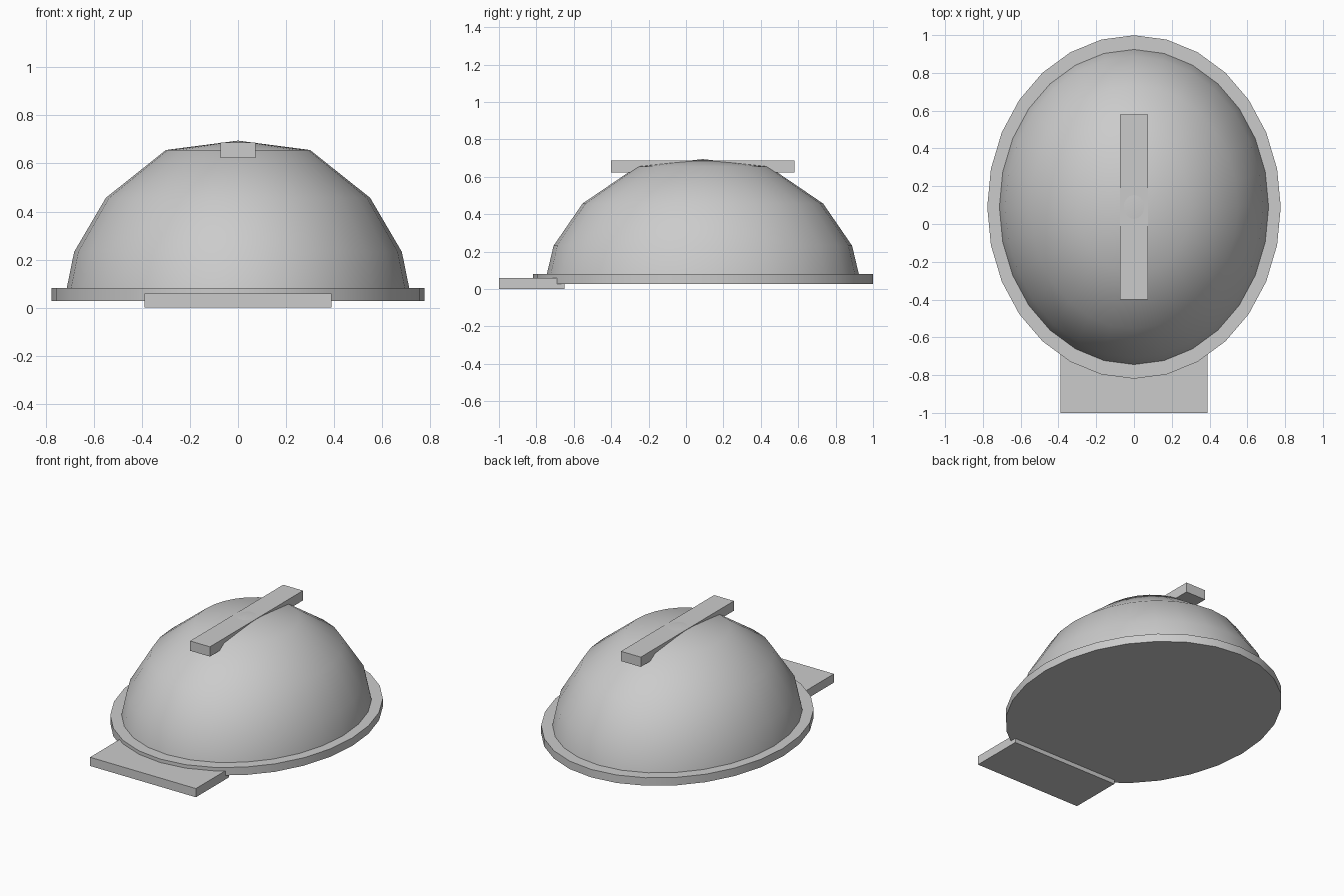
import bpy, bmesh, math

if "Cube" in bpy.data.objects:
    bpy.data.objects.remove(bpy.data.objects["Cube"])

CENTER_Y = 0.09
SEGMENTS = 28
ASPECT = 1.17  # length to width of the oval

grey = bpy.data.materials.new("light grey")
grey.diffuse_color = (0.6, 0.6, 0.6, 1)
grey.use_nodes = True
grey.node_tree.nodes["Principled BSDF"].inputs["Base Color"].default_value = grey.diffuse_color


def finish(name, bm):
    bmesh.ops.recalc_face_normals(bm, faces=bm.faces)
    mesh = bpy.data.meshes.new(name)
    bm.to_mesh(mesh)
    bm.free()
    mesh.materials.append(grey)
    obj = bpy.data.objects.new(name, mesh)
    bpy.context.collection.objects.link(obj)
    return obj


def oval_loft(name, profile, sharp_angle):
    """Stack oval rings of (half width, height); a zero width makes a pole."""
    bm = bmesh.new()
    rings = []
    for r, z in profile:
        if r == 0:
            rings.append([bm.verts.new((0, CENTER_Y, z))] * SEGMENTS)
            continue
        angles = [2 * math.pi * i / SEGMENTS for i in range(SEGMENTS)]
        rings.append([bm.verts.new((r * math.cos(a), CENTER_Y + r * ASPECT * math.sin(a), z))
                      for a in angles])
    for low, high in zip(rings, rings[1:]):
        for i in range(SEGMENTS):
            j = (i + 1) % SEGMENTS
            corners = [low[i], low[j], high[j], high[i]]
            bm.faces.new(list(dict.fromkeys(corners)))
    bm.faces.new(rings[0][::-1])
    if profile[-1][0] > 0:
        bm.faces.new(rings[-1])
    obj = finish(name, bm)
    bpy.ops.object.select_all(action='DESELECT')
    obj.select_set(True)
    bpy.context.view_layer.objects.active = obj
    bpy.ops.object.shade_smooth_by_angle(angle=math.radians(sharp_angle))
    return obj


def box(name, low, high):
    bm = bmesh.new()
    bmesh.ops.create_cube(bm, size=1)
    for v in bm.verts:
        v.co = [high[k] if v.co[k] > 0 else low[k] for k in range(3)]
    return finish(name, bm)


# Domed shell
oval_loft("dome", [(0.72, 0.04), (0.713, 0.08), (0.682, 0.232), (0.55, 0.457),
                   (0.30, 0.656), (0, 0.695)], 45)
# Flat oval rim around the base
oval_loft("rim", [(0.777, 0.028), (0.777, 0.081)], 30)
# Ridge bar along the crown
box("crown_bar", (-0.073, -0.40, 0.623), (0.073, 0.58, 0.688))
# Flat plate projecting from the front
box("front_plate", (-0.39, -1.0, 0.0), (0.39, -0.65, 0.058))
